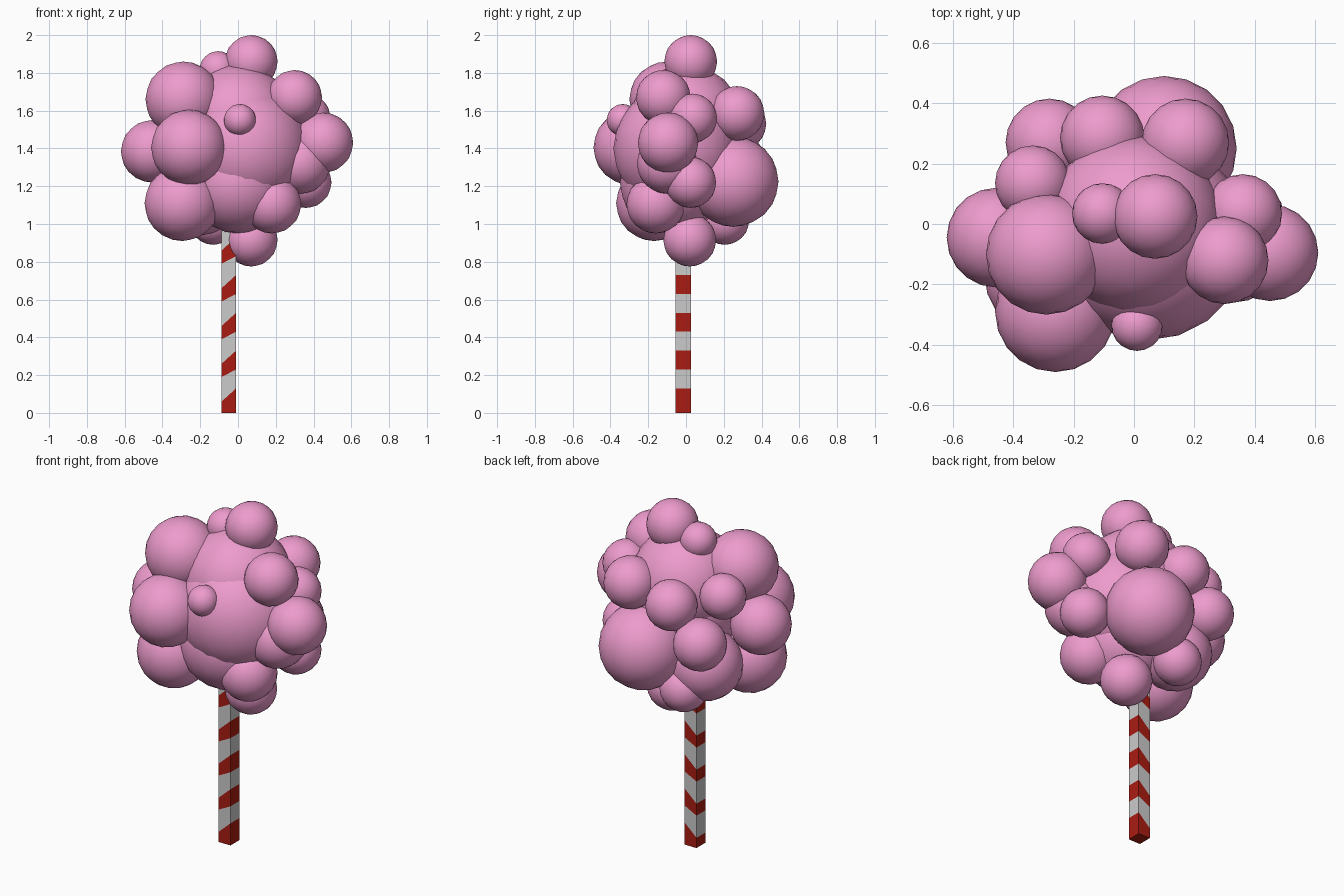
import bpy


def material(name, rgb):
    m = bpy.data.materials.new(name)
    m.diffuse_color = (*rgb, 1)
    return m


pink = material("pink", (0.85, 0.33, 0.61))
red = material("red", (0.4, 0.012, 0.006))
white = material("white", (0.8, 0.8, 0.8))

# Fluffy crown: x, y, z, radius of each puff
core = [(0.0, 0.0, 1.55, 0.295), (0.045, -0.05, 1.40, 0.335), (0.0, -0.08, 1.22, 0.27)]
puffs = [
    (0.07, 0.025, 1.86, 0.14), (-0.105, 0.035, 1.815, 0.10),       # top
    (-0.29, -0.10, 1.66, 0.20), (-0.26, -0.29, 1.405, 0.20),       # left and front
    (-0.455, -0.045, 1.385, 0.165), (-0.295, -0.17, 1.11, 0.20),
    (0.01, -0.335, 1.55, 0.085),
    (0.30, -0.12, 1.67, 0.145), (0.45, -0.095, 1.43, 0.16),        # right
    (0.36, 0.035, 1.56, 0.13), (0.36, 0.025, 1.22, 0.135),
    (0.33, -0.10, 1.32, 0.16), (0.18, -0.16, 1.105, 0.155),
    (0.17, 0.27, 1.585, 0.145), (0.10, 0.25, 1.225, 0.24),         # back
    (-0.28, 0.27, 1.34, 0.145), (-0.105, 0.285, 1.53, 0.14),
    (-0.335, 0.135, 1.585, 0.125), (-0.20, 0.10, 1.14, 0.20),
    (0.07, 0.02, 0.915, 0.14), (-0.13, 0.205, 1.02, 0.13),         # underside
]
for label, group in (("crown_core", core), ("crown_puff", puffs)):
    for x, y, z, r in group:
        bpy.ops.mesh.primitive_ico_sphere_add(subdivisions=3, radius=r, location=(x, y, z))
        ob = bpy.context.object
        ob.name = label
        ob.data.materials.append(pink)
        bpy.ops.object.shade_smooth()

# Square striped trunk: rings sheared along x so stripes slant on front and back
x0, x1, y0, y1 = -0.087, -0.01, -0.055, 0.027
rings = [(0, 0)]
for i in range(6):
    rings += [(0.06 + 0.2 * i, 0.13 + 0.2 * i), (0.19 + 0.2 * i, 0.23 + 0.2 * i)]
verts, faces = [], []
for left, right in rings:
    verts += [(x0, y0, left), (x1, y0, right), (x1, y1, right), (x0, y1, left)]
for i in range(len(rings) - 1):
    for k in range(4):
        a, b = 4 * i + k, 4 * i + (k + 1) % 4
        faces.append((a, b, b + 4, a + 4))
n = len(verts)
faces += [(3, 2, 1, 0), (n - 4, n - 3, n - 2, n - 1)]
mesh = bpy.data.meshes.new("trunk")
mesh.from_pydata(verts, [], faces)
mesh.materials.append(red)
mesh.materials.append(white)
for i, p in enumerate(mesh.polygons):
    p.material_index = (i // 4) % 2 if i < len(faces) - 2 else 0
bpy.context.collection.objects.link(bpy.data.objects.new("trunk", mesh))
